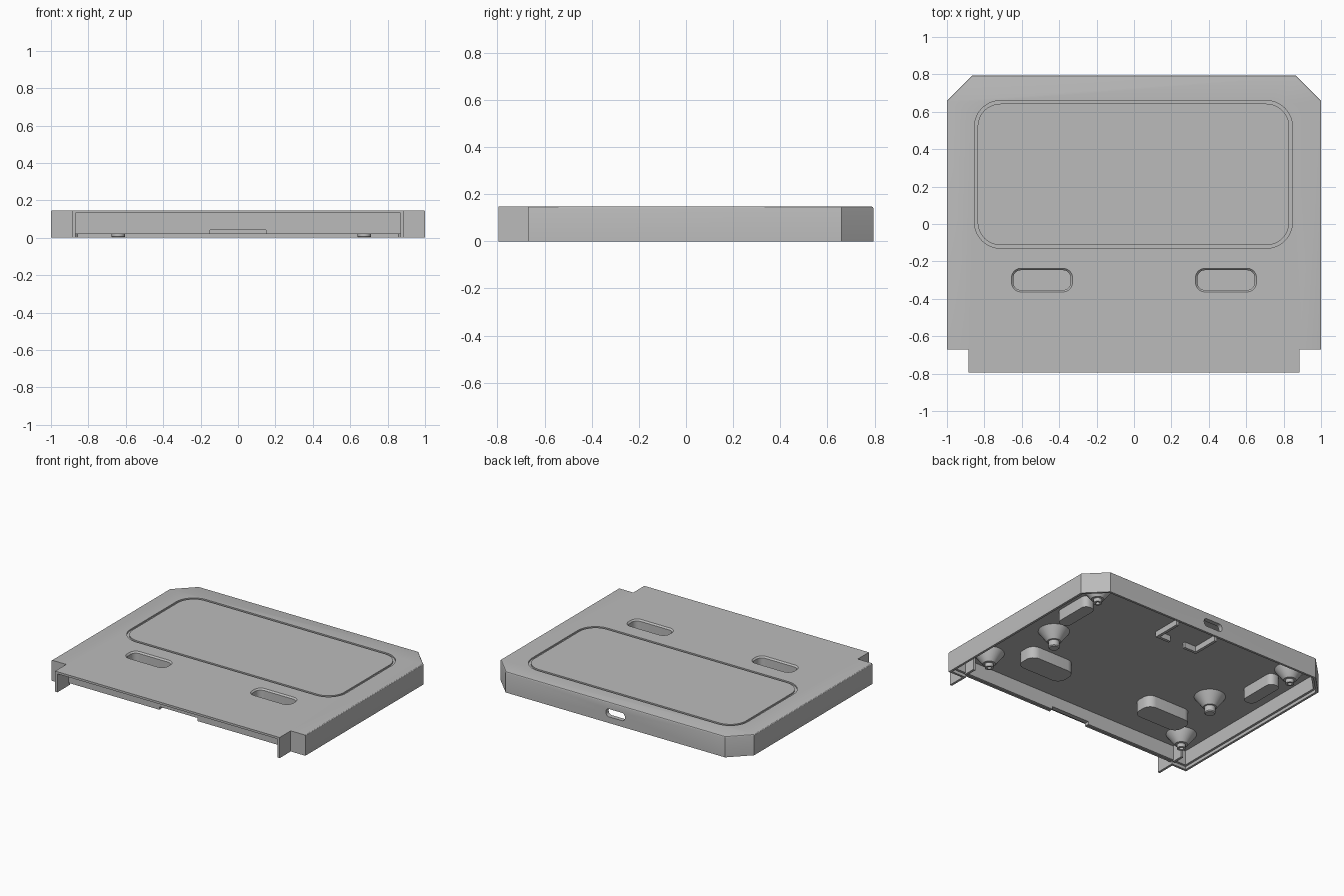
import bpy, bmesh, math

cube = bpy.data.objects.get("Cube")
if cube:
    bpy.data.objects.remove(cube, do_unlink=True)

grey = bpy.data.materials.new("plain_grey")
grey.use_nodes = True
GREY = (0.5, 0.5, 0.5, 1)
grey.diffuse_color = GREY
grey.node_tree.nodes["Principled BSDF"].inputs["Base Color"].default_value = GREY

HEIGHT, CEILING = 0.147, 0.125


# ---- outlines ----
def rounded(cx, cy, hx, hy, r, steps=8):
    pts = []
    for q, (sx, sy) in enumerate([(1, 1), (-1, 1), (-1, -1), (1, -1)]):
        for i in range(steps + 1):
            a = (q + i / steps) * math.pi / 2
            pts.append((cx + sx * (hx - r) + r * math.cos(a),
                        cy + sy * (hy - r) + r * math.sin(a)))
    return pts


def rect(x0, x1, y0, y1):
    return [(x0, y0), (x1, y0), (x1, y1), (x0, y1)]


def circle(cx, cy, r, n=32):
    return [(cx + r * math.cos(2 * math.pi * i / n),
             cy + r * math.sin(2 * math.pi * i / n)) for i in range(n)]


def tray_outline(inset):
    w, front, back = 1 - inset, -0.67 + inset, 0.795 - inset
    c = 0.135 - 0.586 * inset
    return [(-w, front), (w, front), (w, back - c), (w - c, back),
            (c - w, back), (-w, back - c)]


# ---- builders ----
def loft(name, rings, ring_closed=False, upright=False):
    """Skin a stack of (outline, level) rings; upright runs the stack along y."""
    bm = bmesh.new()
    loops = []
    for outline, level in rings:
        loops.append([bm.verts.new((u, level, v) if upright else (u, v, level))
                      for u, v in outline])
    pairs = list(zip(loops, loops[1:]))
    if ring_closed:
        pairs.append((loops[-1], loops[0]))
    else:
        bm.faces.new(loops[0])
        bm.faces.new(loops[-1])
    for a, b in pairs:
        for i in range(len(a)):
            j = (i + 1) % len(a)
            bm.faces.new((a[i], a[j], b[j], b[i]))
    bmesh.ops.recalc_face_normals(bm, faces=bm.faces)
    mesh = bpy.data.meshes.new(name)
    bm.to_mesh(mesh)
    bm.free()
    mesh.materials.append(grey)
    obj = bpy.data.objects.new(name, mesh)
    bpy.context.collection.objects.link(obj)
    return obj


def prism(name, outline, z0, z1):
    return loft(name, [(outline, z0), (outline, z1)])


def cut(target, cutter):
    mod = target.modifiers.new("cut", "BOOLEAN")
    mod.operation, mod.solver, mod.object = "DIFFERENCE", "EXACT", cutter
    bpy.context.view_layer.objects.active = target
    bpy.ops.object.modifier_apply(modifier=mod.name)
    bpy.data.objects.remove(cutter, do_unlink=True)


parts = []

# ---- outer shell with narrower front tab ----
body = tray_outline(0)
tab = [(-1, -0.67), (-0.885, -0.67), (-0.885, -0.795),
       (0.885, -0.795), (0.885, -0.67), (1, -0.67)]
shell = prism("shell", tab + body[2:], 0, HEIGHT)
bm = bmesh.new()
bm.from_mesh(shell.data)
rim = [e for e in bm.edges
       if all(v.co.z > 0.1 for v in e.verts)
       and sum(v.co.y for v in e.verts) / 2 > -0.6]
bmesh.ops.bevel(bm, geom=rim, offset=0.007, segments=3, profile=0.5,
                affect="EDGES")
bm.to_mesh(shell.data)
bm.free()
parts.append(shell)

# hollow inside, stepped lip and open space below the tab
cut(shell, prism("cavity", tray_outline(0.032), -0.05, CEILING))
cut(shell, prism("lip_step", tray_outline(0.016), -0.05, 0.022))
cut(shell, prism("tab_space", rect(-0.868, 0.868, -0.9, -0.67), -0.05, 0.132))
cut(shell, prism("front_gap", rect(-0.868, 0.868, -0.7, -0.6), -0.05, 0.02))
cut(shell, prism("front_notch", rect(-0.15, 0.15, -0.7, -0.6), -0.05, 0.042))

# oval port in the back wall
port = rounded(0, 0.072, 0.075, 0.028, 0.024)
cut(shell, loft("port", [(port, 0.7), (port, 0.9)], upright=True))

# rounded groove on the top
outer = rounded(-0.003, 0.265, 0.85, 0.395, 0.14, 12)
inner = rounded(-0.003, 0.265, 0.833, 0.378, 0.123, 12)
cut(shell, loft("groove", [(outer, 0.137), (outer, 0.2),
                           (inner, 0.2), (inner, 0.137)], ring_closed=True))


# ---- finger slots and their pods ----
def slot_cutter(x):
    hole = rounded(x, -0.3, 0.153, 0.053, 0.04)
    flare = rounded(x, -0.3, 0.163, 0.063, 0.05)
    return loft("slot", [(hole, 0.058), (hole, HEIGHT - 0.01),
                         (flare, HEIGHT), (flare, 0.2)])


for side, word in ((1, "left"), (-1, "right")):
    x = side * 0.492
    cut(shell, slot_cutter(x))
    pod = prism(word + "_slot_pod", rounded(x, -0.3, 0.18, 0.08, 0.06), 0.042, CEILING + 0.005)
    cut(pod, slot_cutter(x))
    parts.append(pod)

    # solid side pod under the ceiling
    parts.append(prism(word + "_side_pod",
                       rounded(side * 0.78, 0.35, 0.045, 0.145, 0.04), 0.045, 0.13))

    # fins inside the front corner
    xs = sorted((side * 0.868, side * 0.885))
    parts.append(prism(word + "_corner_fin", rect(*xs, -0.645, -0.56), 0.012, 0.13))

    # bracket beside the port
    xs = sorted((side * 0.15, side * 0.17))
    parts.append(prism(word + "_port_bracket", rect(*xs, 0.42, 0.63), 0.085, 0.13))
    xs = sorted((side * 0.06, side * 0.155))
    parts.append(prism(word + "_port_stop", rect(*xs, 0.42, 0.44), 0.085, 0.13))

    # hollow screw posts in the corners
    for y, end in ((0.6, "back"), (-0.49, "front")):
        profile = [(0.1, 0.13), (0.098, 0.122), (0.042, 0.048), (0.028, 0.046),
                   (0.028, 0.02), (0.014, 0.02), (0.014, 0.09)]
        parts.append(loft(f"{word}_{end}_screw_post",
                          [(circle(side * 0.81, y, r), z) for r, z in profile]))

# ---- conical locating pins ----
for x, word in ((0.675, "left"), (-0.64, "right")):
    profile = [(0.105, 0.13), (0.1, 0.122), (0.045, 0.047), (0.036, 0.045),
               (0.036, 0.006), (0.03, 0)]
    parts.append(loft(word + "_locating_pin",
                      [(circle(x, 0, r), z) for r, z in profile]))

# ---- smooth curves, sharp corners ----
bpy.ops.object.select_all(action="DESELECT")
for obj in parts:
    obj.select_set(True)
bpy.context.view_layer.objects.active = shell
bpy.ops.object.shade_smooth_by_angle(angle=math.radians(30))
